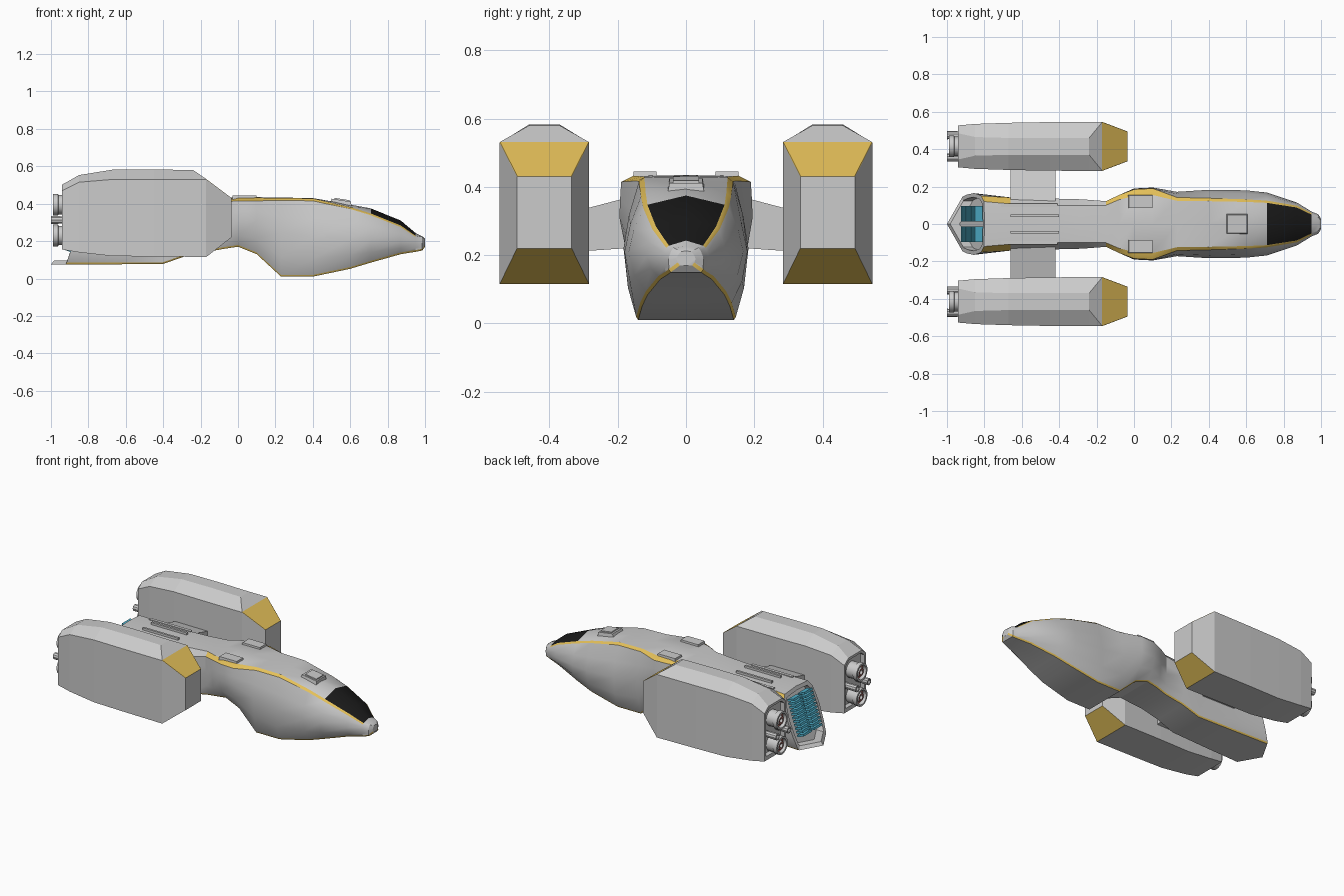
import bpy, bmesh, math
from mathutils import Vector

if "Cube" in bpy.data.objects:
    bpy.data.objects.remove(bpy.data.objects["Cube"])


def material(name, rgb):
    m = bpy.data.materials.new(name)
    m.diffuse_color = (*rgb, 1)
    m.use_nodes = True
    m.node_tree.nodes["Principled BSDF"].inputs["Base Color"].default_value = m.diffuse_color
    return m


GREY = material("grey", (.62, .62, .62))
GOLD = material("gold", (.78, .53, .10))
BLACK = material("black", (.01, .01, .01))
CYAN = material("cyan", (.08, .45, .62))
RED = material("dull_red", (.45, .16, .14))
MATS = [GREY, GOLD, BLACK, CYAN, RED]


def finish(bm, name, smooth=None):
    bmesh.ops.recalc_face_normals(bm, faces=bm.faces)
    me = bpy.data.meshes.new(name)
    bm.to_mesh(me)
    bm.free()
    ob = bpy.data.objects.new(name, me)
    bpy.context.collection.objects.link(ob)
    for m in MATS:
        me.materials.append(m)
    if smooth:
        bpy.ops.object.select_all(action='DESELECT')
        ob.select_set(True)
        bpy.context.view_layer.objects.active = ob
        bpy.ops.object.shade_smooth_by_angle(angle=math.radians(smooth))
    return ob


def loft(name, rings, mat=lambda i, j: 0, smooth=None):
    bm = bmesh.new()
    vs = [[bm.verts.new(p) for p in r] for r in rings]
    n = len(vs[0])
    for i in range(len(vs) - 1):
        for j in range(n):
            k = (j + 1) % n
            f = bm.faces.new((vs[i][j], vs[i][k], vs[i + 1][k], vs[i + 1][j]))
            f.material_index = mat(i, j)
    bm.faces.new(vs[0])
    bm.faces.new(vs[-1])
    return finish(bm, name, smooth)


def recess(ring, scale, depth):
    """Two extra rings: an inset rim and a sunken floor."""
    c = sum((Vector(p) for p in ring), Vector()) / len(ring)
    rim = [c + (Vector(p) - c) * scale for p in ring]
    return [rim, [p + Vector((depth, 0, 0)) for p in rim]]


def box(name, centre, size, mat=0, tilt=0, taper=1):
    bm = bmesh.new()
    bmesh.ops.create_cube(bm, size=1)
    for v in bm.verts:
        if v.co.z > 0:
            v.co.x *= taper
            v.co.y *= taper
    for f in bm.faces:
        f.material_index = mat
    ob = finish(bm, name)
    ob.location, ob.scale, ob.rotation_euler = centre, size, (0, tilt, 0)
    return ob


def lathe_x(name, centre, profile, mat=lambda i: 0, n=16):
    rings = [[Vector(centre) + Vector((x, r * math.cos(2 * math.pi * k / n), r * math.sin(2 * math.pi * k / n)))
              for k in range(n)] for x, r in profile]
    return loft(name, rings, lambda i, j: mat(i), 35)


# Hull stations: x, bottom y/z, side y/z, ledge y/z, deck y/z, ridge z
FRONT = [
    (1.0, .018, .17, .028, .19, .02, .205, .015, .21, .213),
    (.985, .045, .15, .052, .185, .042, .215, .036, .222, .226),
    (.95, .054, .143, .066, .19, .058, .222, .05, .228, .243),
    (.87, .075, .13, .115, .20, .098, .275, .088, .284, .31),
    (.71, .112, .085, .168, .21, .125, .338, .113, .348, .375),
    (.60, .128, .052, .18, .21, .132, .372, .118, .382, .395),
    (.40, .14, .01, .183, .22, .138, .415, .122, .428, .43),
    (.23, .14, .01, .172, .25, .142, .418, .124, .431, .433),
    (.10, .13, .13, .195, .31, .19, .415, .155, .432, .435),
    (0, .125, .17, .19, .31, .185, .415, .15, .432, .435),
]
REAR = [
    (-.08, .12, .158, .155, .30, .155, .41, .13, .43, .432),
    (-.15, .11, .145, .122, .28, .122, .40, .10, .425, .428),
    (-.28, .115, .12, .132, .25, .132, .37, .10, .415, .42),
    (-.40, .12, .078, .135, .25, .135, .365, .10, .41, .415),
    (-.66, .13, .076, .142, .25, .142, .365, .108, .41, .415),
    (-.80, .14, .076, .165, .25, .15, .365, .12, .405, .412),
]
ROWS = FRONT + REAR


def hull_ring(row):
    x, yb, zb, ym, zm, yo, zo, yi, zi, zc = row
    half = [(0, zb), (yb, zb), (yb + .006, zb + .009),
            (yb + (ym - yb) * .7, zb + (zm - zb) * .45), (ym, zm),
            (ym + (yo - ym) * .35, (zm + zo) / 2), (yo, zo), (yi, zi), (0, zc)]
    full = half + [(-y, z) for y, z in half[-2:0:-1]]
    return [Vector((x, y, z)) for y, z in full]


def hull_mat(i, j):
    s = min(j, 15 - j)
    x = ROWS[i][0] if i < len(ROWS) else -9
    if s == 1 and i < len(ROWS) - 1:
        return 1
    if s == 6 and (-.10 < x < .96 or x == -.66):
        return 1
    if s == 7 and .72 < x < .96:
        return 2
    return 0


# Main hull, with a slanted tail ending in a pointed lower lip
rings = [hull_ring(r) for r in ROWS]
for p in rings[-1]:
    p.x -= (.41 - p.z) * .36
rings[-1][0].x = -1
loft("hull", rings + recess(rings[-1], .87, .05), hull_mat, 28)

# Tail exhaust louvres, two columns
for side in (-1, 1):
    for k in range(11):
        t = k / 10
        box("tail_louvre", (-.90 + .07 * t, side * .055, .15 + .215 * t), (.05, .085, .013), 3, .35)

# Deck hatches and strakes
box("front_hatch", (.55, 0, .402), (.12, .11, .034), 0, .15, .88)
box("front_hatch_lid", (.555, 0, .414), (.085, .08, .022), 0, .15, .95)
for side in (-1, 1):
    box("deck_pad", (.035, side * .12, .432), (.135, .072, .026), 0, 0, .93)
    box("rear_strake", (-.53, side * .045, .418), (.26, .014, .018))
    box("rear_side_rail", (-.56, side * .1, .408), (.3, .02, .014))

# Engine nacelles: x, half width, bottom z, shoulder z, top half width, top z
POD = [
    (-.035, .08, .22, .43, .079, .431),
    (-.17, .131, .115, .53, .13, .532),
    (-.24, .131, .116, .53, .045, .58),
    (-.45, .13, .118, .53, .045, .583),
    (-.67, .126, .12, .53, .045, .582),
    (-.85, .12, .14, .515, .05, .553),
    (-.94, .112, .155, .47, .07, .502),
]


def pod_ring(cy, row):
    x, w, zb, zs, wt, zt = row
    pts = [(-w, zb), (w, zb), (w, zs), (wt, zt), (-wt, zt), (-w, zs)]
    return [Vector((x, cy + y, z)) for y, z in pts]


for side in (-1, 1):
    cy = side * .415
    rings = [pod_ring(cy, r) for r in POD]
    loft("nacelle", rings + recess(rings[-1], .88, .03),
         lambda i, j: 1 if i == 0 and j in (0, 2, 3, 4) else 0)
    # Main nozzles with glowing liner ring
    for z in (.23, .395):
        lathe_x("nozzle", (-.99, cy, z),
                [(.09, .052), (.03, .052), (.028, .058), (0, .058), (0, .046), (.02, .042),
                 (.02, .03), (.005, .024), (.005, .014), (.04, .01)],
                lambda i: 4 if i in (5, 7) else 0)
    # Small thrusters between the nozzles
    for s in (-1, 1):
        lathe_x("small_thruster", (-1, cy + s * .06, .313),
                [(.1, .02), (0, .022), (0, .014), (.03, .012)], n=10)
    # Pylon joining nacelle to hull
    loft("pylon", [[(x, side * y, z) for x, z in
                    ((-.42, zb), (-.42, zt), (-.66, zt), (-.66, zb))]
                   for y, zb, zt in ((.11, .225, .385), (.3, .212, .335))])
